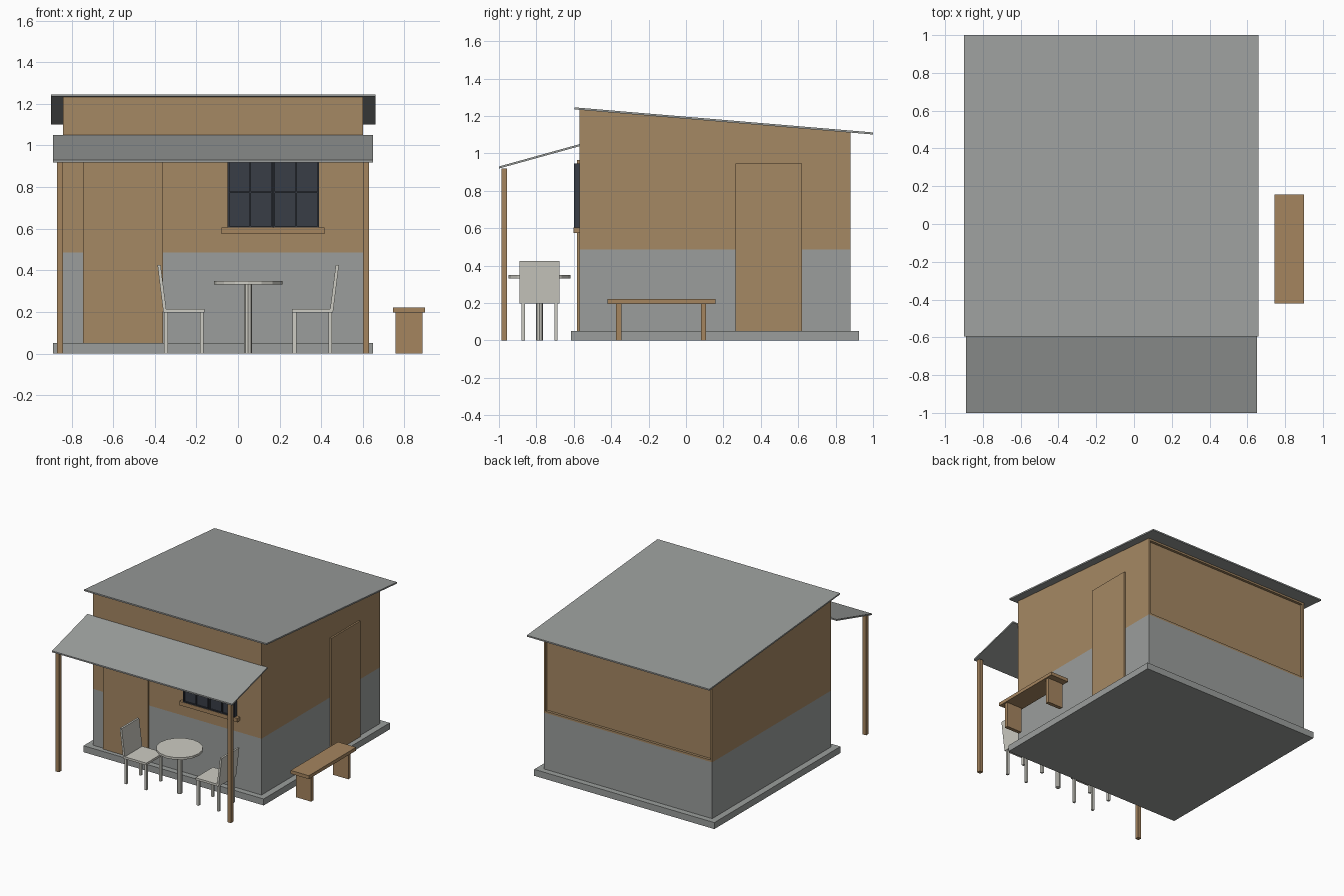
import bpy, bmesh
from mathutils import Matrix

cube = bpy.data.objects.get("Cube")
if cube:
    bpy.data.objects.remove(cube, do_unlink=True)


def material(name, *rgb):
    lin = [((c / 255 + 0.055) / 1.055) ** 2.4 for c in rgb] + [1]
    m = bpy.data.materials.new(name)
    m.use_nodes = True
    m.diffuse_color = lin
    m.node_tree.nodes["Principled BSDF"].inputs["Base Color"].default_value = lin
    return m


GREY = material("cement_grey", 155, 158, 156)
TAN = material("tan_plaster", 165, 136, 99)
WOOD = material("brown_wood", 165, 133, 95)
PALE = material("pale_plastic", 205, 204, 195)
GLASS = material("dark_glass", 56, 61, 70)
FRAME = material("window_frame", 50, 54, 62)


def finish(name, bm, *mats):
    bmesh.ops.recalc_face_normals(bm, faces=bm.faces)
    mesh = bpy.data.meshes.new(name)
    bm.to_mesh(mesh)
    bm.free()
    for m in mats:
        mesh.materials.append(m)
    ob = bpy.data.objects.new(name, mesh)
    bpy.context.collection.objects.link(ob)
    return ob


def add_prism(bm, pts, lo, hi, axis="x"):
    """Extrude a profile: (y, z) points along x, or (x, z) points along y."""
    def place(p, t):
        return (t, p[0], p[1]) if axis == "x" else (p[0], t, p[1])
    a = [bm.verts.new(place(p, lo)) for p in pts]
    b = [bm.verts.new(place(p, hi)) for p in pts]
    bm.faces.new(a)
    bm.faces.new(b[::-1])
    for i in range(len(pts)):
        j = (i + 1) % len(pts)
        bm.faces.new((a[i], b[i], b[j], a[j]))


def add_box(bm, x, y, z):
    add_prism(bm, [(y[0], z[0]), (y[1], z[0]), (y[1], z[1]), (y[0], z[1])], *x)


def boxes(name, mat, *specs):
    bm = bmesh.new()
    for s in specs:
        add_box(bm, *s)
    return finish(name, bm, mat)


def sheet(name, y0, z0, y1, z1, x0, x1, t):
    bm = bmesh.new()
    add_prism(bm, [(y0, z0 - t), (y1, z1 - t), (y1, z1), (y0, z0)], x0, x1)
    return finish(name, bm, GREY)


# Foundation slab
boxes("foundation_slab", GREY, ((-0.89, 0.65), (-0.615, 0.925), (0, 0.05)))

# Walls: grey below, tan above, recessed panel in the upper back
SPLIT = 0.485
bm = bmesh.new()
add_prism(bm, [(-0.57, 0.05), (0.88, 0.05), (0.88, 1.112), (-0.57, 1.234)], -0.84, 0.60)
bmesh.ops.bisect_plane(bm, geom=bm.verts[:] + bm.edges[:] + bm.faces[:],
                       plane_co=(0, 0, SPLIT), plane_no=(0, 0, 1))
bmesh.ops.recalc_face_normals(bm, faces=bm.faces)
for f in bm.faces:
    f.material_index = int(f.calc_center_median().z > SPLIT)
back = [f for f in bm.faces if f.normal.y > 0.9 and f.material_index]
bmesh.ops.inset_region(bm, faces=back, thickness=0.015, use_even_offset=True)
bmesh.ops.inset_region(bm, faces=back, thickness=0, depth=-0.02)
for f in bm.faces:
    f.material_index = int(f.calc_center_median().z > SPLIT - 0.001)
finish("house_walls", bm, GREY, TAN)

# Main roof and porch roof
sheet("main_roof", -0.595, 1.246, 1.0, 1.112, -0.90, 0.66, 0.011)
sheet("porch_roof", -1.0, 0.93, -0.567, 1.05, -0.89, 0.65, 0.011)

# Porch posts
for side, x in (("right", -0.87), ("left", 0.60)):
    boxes("porch_post_" + side, WOOD, ((x, x + 0.03), (-0.987, -0.957), (0, 0.92)))

# Doors
boxes("front_door", TAN, ((-0.745, -0.36), (-0.583, -0.565), (0.05, 0.965)))
boxes("side_door", TAN, ((0.595, 0.613), (0.265, 0.62), (0.05, 0.945)))

# Window with two sashes and a sill
W0, W1, Z0, Z1 = -0.05, 0.39, 0.605, 0.945
boxes("window_glass", GLASS, ((W0, W1), (-0.59, -0.565), (Z0, Z1)))
mid, bar = (W0 + W1) / 2, 0.008
bars = []
for a, b in ((W0, mid - 0.001), (mid + 0.001, W1)):
    for x in (a, (a + b - bar) / 2, b - bar):
        bars.append(((x, x + bar), (-0.6, -0.585), (Z0, Z1)))
    for z in (Z0, (Z0 + Z1 - bar) / 2, Z1 - bar):
        bars.append(((a, b), (-0.599, -0.585), (z, z + bar)))
boxes("window_bars", FRAME, *bars)
boxes("window_sill", WOOD, ((-0.08, 0.415), (-0.602, -0.565), (0.575, 0.605)))

# Round table
CX, CY = 0.049, -0.783
for name, r, z0, z1, n in (("table_top", 0.165, 0.332, 0.349, 16),
                           ("table_leg", 0.019, 0, 0.335, 8)):
    bm = bmesh.new()
    bmesh.ops.create_cone(bm, cap_ends=True, segments=n, radius1=r, radius2=r,
                          depth=z1 - z0,
                          matrix=Matrix.Translation((CX, CY, (z0 + z1) / 2)))
    finish(name, bm, PALE)

# Two chairs mirrored across the table; d is the distance from its centre
for side, s in (("right", -1), ("left", 1)):
    def span(a, b):
        return tuple(sorted((CX + s * a, CX + s * b)))
    bm = bmesh.new()
    add_box(bm, span(0.21, 0.408), (CY - 0.107, CY + 0.107), (0.198, 0.215))
    for d in (0.214, 0.386):
        for y in (-0.097, 0.079):
            add_box(bm, span(d, d + 0.018), (CY + y, CY + y + 0.018), (0, 0.2))
    profile = [(0.392, 0.2), (0.408, 0.2), (0.436, 0.425), (0.421, 0.425)]
    add_prism(bm, [(CX + s * d, z) for d, z in profile], CY - 0.107, CY + 0.107, "y")
    finish("chair_" + side, bm, PALE)

# Bench beside the house
boxes("bench", WOOD,
      ((0.745, 0.90), (-0.42, 0.157), (0.196, 0.222)),
      ((0.757, 0.887), (-0.373, -0.345), (0, 0.198)),
      ((0.757, 0.887), (0.08, 0.108), (0, 0.198)))
